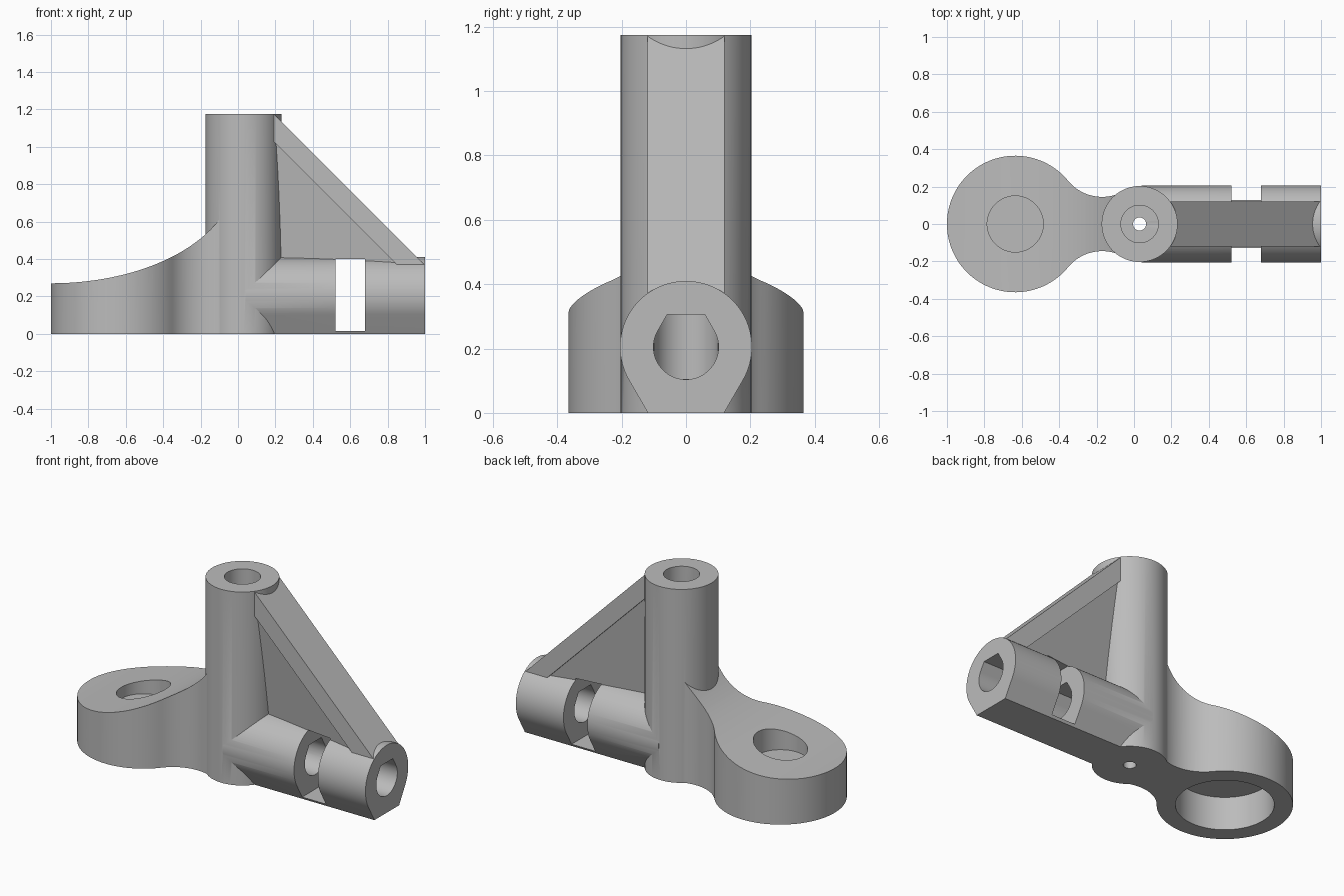
import bpy, bmesh
from math import sin, cos, pi, sqrt, atan2, radians
from mathutils import Vector

cube = bpy.data.objects.get("Cube")
if cube:
    bpy.data.objects.remove(cube)

grey = bpy.data.materials.new("grey plastic")
grey.use_nodes = True
COLOR = (0.5, 0.5, 0.5, 1)
grey.diffuse_color = COLOR
grey.node_tree.nodes["Principled BSDF"].inputs["Base Color"].default_value = COLOR


def finish(name, bm):
    bmesh.ops.recalc_face_normals(bm, faces=bm.faces)
    mesh = bpy.data.meshes.new(name)
    bm.to_mesh(mesh)
    bm.free()
    mesh.materials.append(grey)
    obj = bpy.data.objects.new(name, mesh)
    bpy.context.collection.objects.link(obj)
    return obj


def prism(name, points, axis, lo, hi):
    """Extrude a 2D outline along the given axis."""
    place = {"x": lambda a, b, t: (t, a, b),
             "y": lambda a, b, t: (a, t, b),
             "z": lambda a, b, t: (a, b, t)}[axis]
    bm = bmesh.new()
    face = bm.faces.new([bm.verts.new(place(a, b, lo)) for a, b in points])
    new = bmesh.ops.extrude_face_region(bm, geom=[face])["geom"]
    shift = Vector(place(0, 0, hi - lo))
    bmesh.ops.translate(bm, vec=shift, verts=[v for v in new if isinstance(v, bmesh.types.BMVert)])
    return finish(name, bm)


def arc(cx, cy, r, start, end, n=32):
    return [(cx + r * cos(start + (end - start) * i / n),
             cy + r * sin(start + (end - start) * i / n)) for i in range(n + 1)]


def circle(cx, cy, r, n=96):
    return arc(cx, cy, r, 0, 2 * pi, n)[:-1]


def printable_circle(cz, r, flip):
    """Circle whose one side runs along 60 degree tangents to a flat."""
    pts = arc(0, 0, r, -pi / 6, 7 * pi / 6, 64) + [(-r / sqrt(3), -r), (r / sqrt(3), -r)]
    return [(y, cz + flip * z) for y, z in pts]


def combine(target, other, operation):
    mod = target.modifiers.new("combine", "BOOLEAN")
    mod.operation, mod.object, mod.solver = operation, other, "EXACT"
    graph = bpy.context.evaluated_depsgraph_get()
    mesh = bpy.data.meshes.new_from_object(target.evaluated_get(graph))
    target.modifiers.clear()
    target.data = mesh
    bpy.data.objects.remove(other)


TOWER_X, TOWER_R, TOP = 0.03, 0.203, 1.175
RING_X, RING_R = -0.635, 0.365
TUBE_Z = 0.205

# Ring foot with filleted neck running into the tower
fx, fy, fr = -0.17, 0.381, 0.236
a_ring = atan2(fy, fx - RING_X)
a_tower = atan2(-fy, TOWER_X - fx)
ring_side = arc(RING_X, 0, RING_R, a_ring, 2 * pi - a_ring, 96)
neck = arc(fx, fy, fr, a_tower, a_ring - pi, 32)[:-1]
low_neck = [(x, -y) for x, y in reversed(neck)]
body = prism("bracket_body", neck + ring_side + low_neck + [(TOWER_X, 0)], "z", 0, 0.83)

# Sweeping top of the foot
sweep = [(-1 + 0.985 * sin(t), 0.845 - 0.575 * cos(t))
         for t in (i / 48 * pi / 2 for i in range(49))]
combine(body, prism("foot_sweep", [(-1.2, 0.27)] + sweep + [(-0.015, 1), (-1.2, 1)],
                    "y", -0.6, 0.6), "DIFFERENCE")

# Upright tower and horizontal tube
combine(body, prism("tower", circle(TOWER_X, 0, TOWER_R), "z", 0, TOP), "UNION")
combine(body, prism("tube", printable_circle(TUBE_Z, TUBE_Z, 1), "x", 0.04, 1), "UNION")

# Diagonal strut
strut = [(0.15, TOP - 0.001), (0.191, TOP - 0.001), (0.994, 0.371),
         (0.98, 0.34), (0.88, 0.34), (0.15, 1.07)]
combine(body, prism("strut", strut, "y", -0.12, 0.12), "UNION")

# Web that thickens towards the strut
bm = bmesh.new()
for x, z in ((0.15, 0.35), (0.15, 1.11), (0.9, 0.36)):
    half = 0.105 - 0.12 * (1.22 - x - z)
    for side in (-1, 1):
        bm.verts.new((x, side * half, z))
bmesh.ops.convex_hull(bm, input=bm.verts)
combine(body, finish("web", bm), "UNION")

# Bores, blind pockets and the cross slot
cutters = [
    prism("tower_bore", circle(TOWER_X, 0, 0.1), "z", 0.105, 1.3),
    prism("drain_hole", circle(TOWER_X, 0, 0.035, 48), "z", -0.1, 0.2),
    prism("tube_bore", printable_circle(TUBE_Z, 0.101, -1), "x", TOWER_X, 1.1),
    prism("foot_pocket", circle(RING_X, 0, 0.265), "z", -0.1, 0.2),
    prism("foot_hole", circle(RING_X, 0, 0.15), "z", 0.215, 0.6),
    prism("cross_slot", [(0.52, 0.015), (0.68, 0.015), (0.68, 0.4), (0.52, 0.4)],
          "y", -0.5, 0.5),
]
for cutter in cutters:
    combine(body, cutter, "DIFFERENCE")

# Smooth the round walls, keep the edges sharp
bpy.ops.object.select_all(action="DESELECT")
body.select_set(True)
bpy.context.view_layer.objects.active = body
bpy.ops.object.shade_smooth_by_angle(angle=radians(25))
